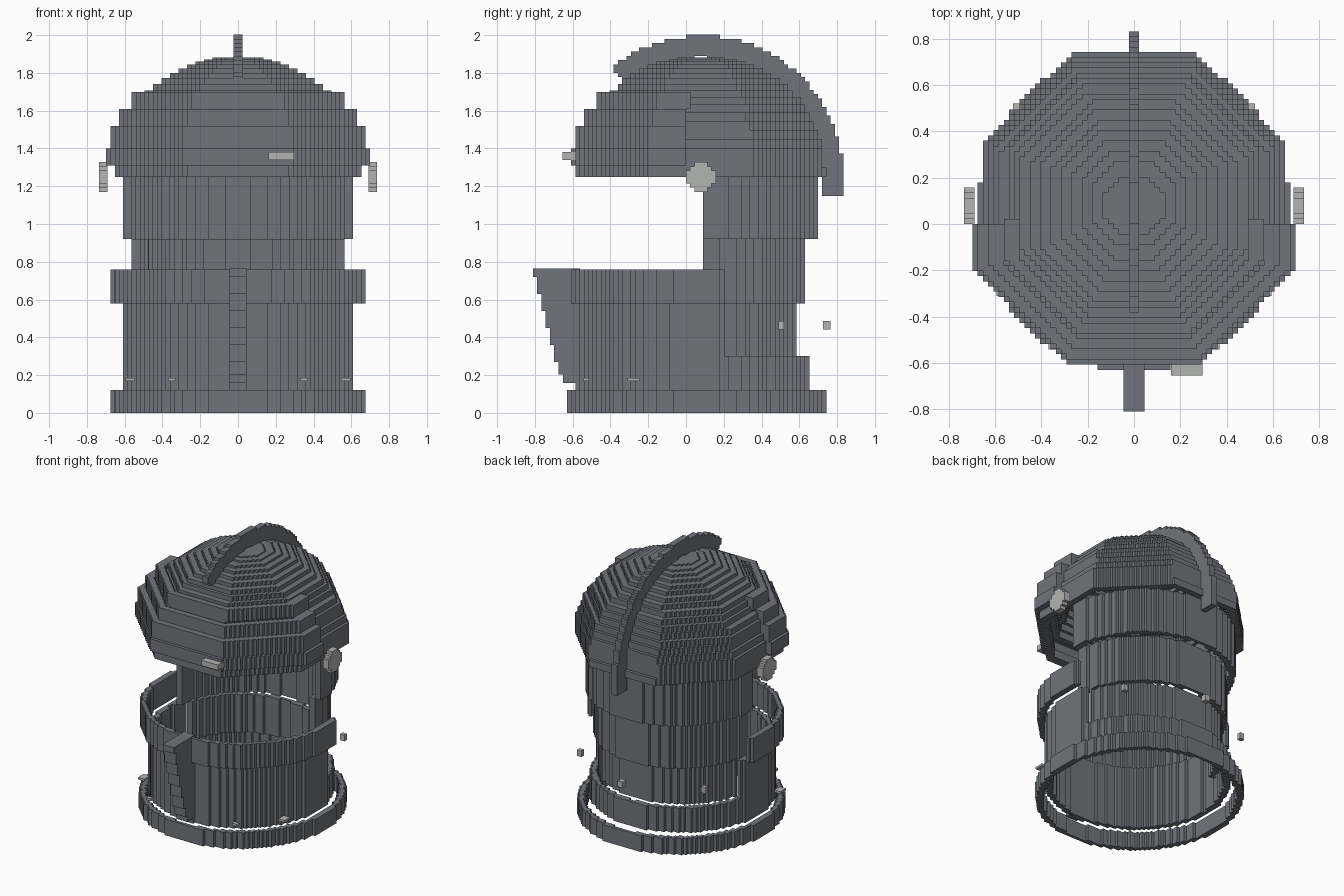
import bpy, bmesh, math
from mathutils import Matrix, Vector

cube = bpy.data.objects.get("Cube")
if cube:
    bpy.data.objects.remove(cube)

CELL = 0.0225      # block size that gives the stepped look
CY = 0.083         # y centre of the skull and visor
SKULL_Z = 1.25     # height of the skull rim


def material(name, rgb):
    m = bpy.data.materials.new(name)
    m.use_nodes = True
    m.diffuse_color = (*rgb, 1)
    m.node_tree.nodes["Principled BSDF"].inputs["Base Color"].default_value = (*rgb, 1)
    return m


steel = material("dark steel", (0.16, 0.175, 0.2))
silver = material("light silver", (0.45, 0.46, 0.45))


def add_box(bm, lo, hi):
    lo, hi = Vector(lo), Vector(hi)
    mat = Matrix.Translation((lo + hi) / 2) @ Matrix.Diagonal((*(hi - lo), 1))
    bmesh.ops.create_cube(bm, size=1, matrix=mat)


def finish(name, bm, mat):
    mesh = bpy.data.meshes.new(name)
    bm.to_mesh(mesh)
    bm.free()
    mesh.materials.append(mat)
    obj = bpy.data.objects.new(name, mesh)
    bpy.context.collection.objects.link(obj)
    return obj


def slab(bm, inside, lo, hi, upright=False, cell=CELL):
    """Rows of blocks where inside(u, v) holds, lo to hi along z (or along x if upright)."""
    n = int(2.2 / cell)
    for j in range(-n, n):
        v, start = j * cell, None
        for i in range(-n, n + 1):
            full = inside((i + 0.5) * cell, v + cell / 2)
            if full and start is None:
                start = i
            elif not full and start is not None:
                a, b = start * cell, i * cell
                if upright:
                    add_box(bm, (lo, a, v), (hi, b, v + cell))
                else:
                    add_box(bm, (a, v, lo), (b, v + cell, hi))
                start = None


def octagon(x, y):
    x, y = abs(x), abs(y - CY)
    return max(x, y, (x + y) * math.sqrt(0.5))


def shell(name, rx, ry, cy, z0, z1, y_min=-2, y_max=2, wall=0.036):
    """Thin round wall, optionally only its front or back part."""
    def inside(x, y):
        outer = math.hypot(x / rx, (y - cy) / ry)
        inner = math.hypot(x / (rx - wall), (y - cy) / (ry - wall))
        return outer <= 1 < inner and y_min < y < y_max
    bm = bmesh.new()
    slab(bm, inside, z0, z1)
    return finish(name, bm, steel)


# Neck, collar and back walls
shell("base_ring", 0.675, 0.695, 0.055, 0, 0.12)
shell("front_neck_wall", 0.61, 0.625, 0.05, 0.12, 0.58, y_max=0.2)
shell("back_lower_ring", 0.6, 0.605, 0.05, 0.12, 0.3, y_min=0.19)
shell("back_neck_wall", 0.55, 0.54, 0.05, 0.3, 0.58, y_min=0.19)
shell("chin_band", 0.675, 0.675, 0.055, 0.58, 0.76, y_max=0.21)
shell("back_middle_wall", 0.56, 0.555, CY, 0.58, 0.92, y_min=0.1)
shell("back_upper_wall", 0.61, 0.62, CY, 0.92, 1.25, y_min=0.1)

# Skull: stepped octagonal dome, open at the lower front
bm = bmesh.new()
steps = 18
for k in range(steps):
    a0, a1 = (math.pi / 2 * (k + d) / (steps + 1.5) for d in (0, 1))
    r = 0.65 * math.cos(a0)
    r_in = 0.65 * math.cos(a1) - 0.04 if k < steps - 1 else -1
    z0, z1 = (SKULL_Z + 0.635 * math.sin(a) for a in (a0, a1))
    y_min = 0 if z0 < 1.4 else -2
    slab(bm, lambda x, y: r_in < octagon(x, y) <= r and y > y_min, z0, z1)
finish("skull_dome", bm, steel)

# Visor: stacked octagonal hoops over the front half
bm = bmesh.new()
for z0, z1, r, back in ((1.25, 1.31, 0.66, 0), (1.31, 1.4, 0.69, 0), (1.4, 1.52, 0.668, 0),
                        (1.52, 1.61, 0.622, 0), (1.61, 1.7, 0.555, 0.03)):
    slab(bm, lambda x, y: r - 0.05 < octagon(x, y) <= r and y < back, z0, z1)
finish("visor", bm, steel)


# Crest: upright arc over the skull
def crest_shape(y, z):
    dy, dz = y - CY, z - SKULL_Z
    radius = math.hypot(dy, max(dz, 0))
    return 0.63 < radius < 0.747 and z > 1.14 and dz > -1.2 * dy and (dz > 0 or dy > 0.62)


bm = bmesh.new()
slab(bm, crest_shape, -CELL, CELL, upright=True)
finish("crest", bm, steel)


# Front ridge: leaning, stepped chin plate
def ridge_shape(y, z):
    return 0.16 < z < 0.765 and -0.655 - (z - 0.16) * 0.26 < y < -0.57


bm = bmesh.new()
slab(bm, ridge_shape, -2 * CELL, 2 * CELL, upright=True)
finish("front_ridge", bm, steel)

# Visor pivots
for name, side in (("left_pivot", 1), ("right_pivot", -1)):
    bm = bmesh.new()
    xs = sorted((side * 0.69, side * 0.735))
    slab(bm, lambda y, z: math.hypot(y - 0.079, z - 1.248) < 0.072, *xs, upright=True)
    finish(name, bm, silver)


def block(name, centre, size):
    bm = bmesh.new()
    c, s = Vector(centre), Vector(size) / 2
    add_box(bm, c - s, c + s)
    finish(name, bm, silver)


# Visor grip and rivets
block("visor_grip", (0.228, -0.62, 1.36), (0.135, 0.07, 0.04))
block("back_rivet", (0, 0.745, 0.465), (0.04, 0.04, 0.045))
for word, side in (("left", 1), ("right", -1)):
    block(word + "_back_rivet", (side * 0.505, 0.505, 0.465), (0.035, 0.03, 0.045))
    block(word + "_front_rivet", (side * 0.35, -0.528, 0.177), (0.04, 0.03, 0.016))
    block(word + "_side_rivet", (side * 0.57, -0.278, 0.177), (0.05, 0.065, 0.016))
